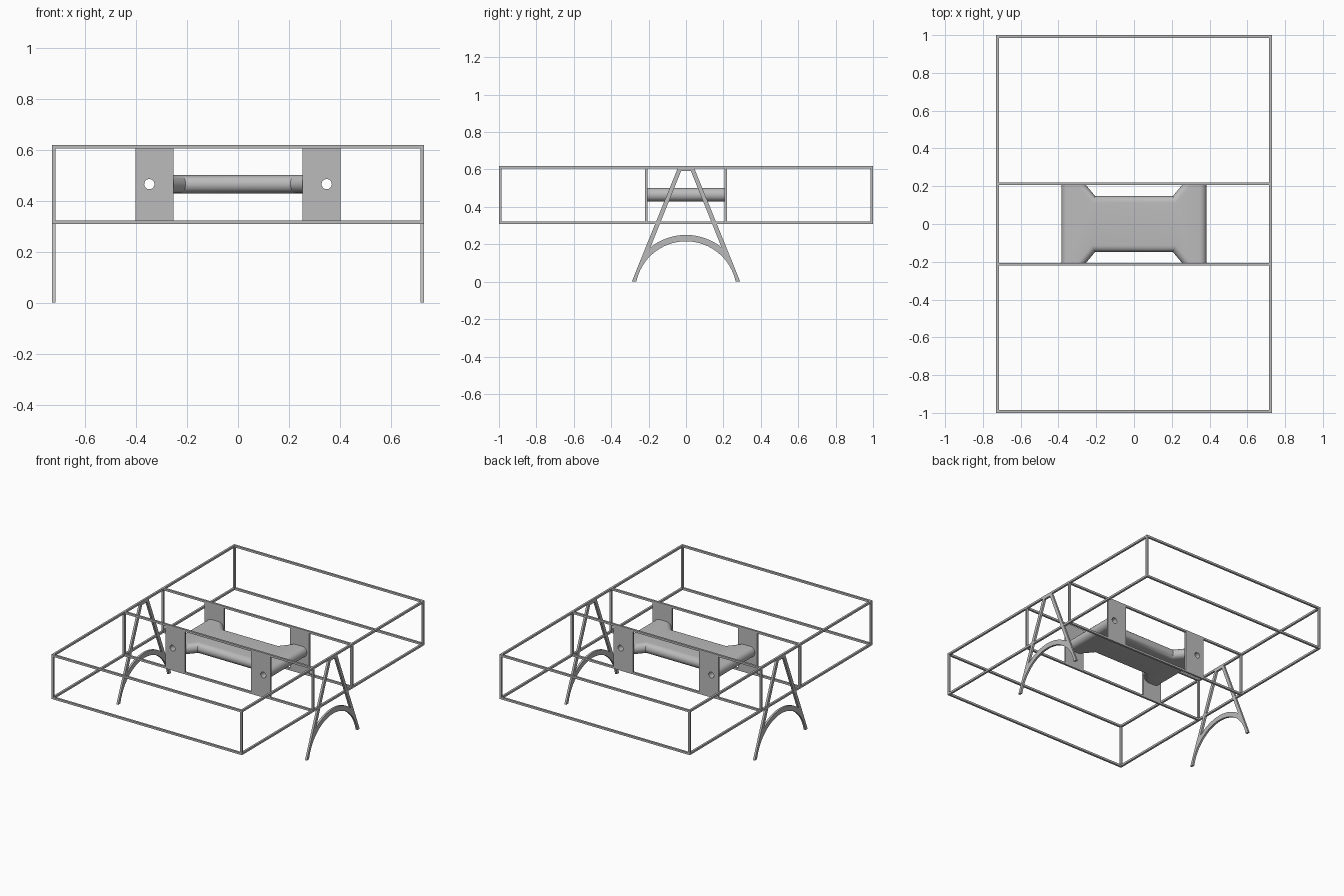
import bpy, bmesh, math
from mathutils import Matrix, Vector

if "Cube" in bpy.data.objects:
    bpy.data.objects.remove(bpy.data.objects["Cube"], do_unlink=True)

grey = bpy.data.materials.new("plain grey")
grey.use_nodes = True
grey.diffuse_color = (0.5, 0.5, 0.5, 1)
grey.node_tree.nodes["Principled BSDF"].inputs["Base Color"].default_value = (0.5, 0.5, 0.5, 1)

T = 0.014                      # bar thickness
X, Y, YI = 0.73, 1.0, 0.22     # outer faces of the frame, outer face of the cross bars
Z0, Z1 = 0.309, 0.618          # bottom and top of the frame
HOLE_X, HOLE_Z, HOLE_R = 0.348, 0.465, 0.02


def finish(name, bm):
    bmesh.ops.recalc_face_normals(bm, faces=bm.faces)
    mesh = bpy.data.meshes.new(name)
    bm.to_mesh(mesh)
    bm.free()
    mesh.materials.append(grey)
    obj = bpy.data.objects.new(name, mesh)
    bpy.context.collection.objects.link(obj)
    return obj


def add_box(bm, lo, hi):
    lo, hi = Vector(lo), Vector(hi)
    m = Matrix.Translation((lo + hi) / 2) @ Matrix.Diagonal((*(hi - lo), 1))
    bmesh.ops.create_cube(bm, size=1, matrix=m)


def drill(obj, cutter):
    mod = obj.modifiers.new("hole", 'BOOLEAN')
    mod.operation, mod.solver, mod.object = 'DIFFERENCE', 'EXACT', cutter


def smooth(obj):
    bpy.ops.object.select_all(action='DESELECT')
    obj.select_set(True)
    bpy.context.view_layer.objects.active = obj
    bpy.ops.object.shade_smooth_by_angle(angle=math.radians(35))


# Open frame: long rails, cross bars and uprights
rows = [-Y, -YI, YI - T, Y - T]
bm = bmesh.new()
for x in (-X, X - T):
    for z in (Z0, Z1 - T):
        add_box(bm, (x, -Y, z), (x + T, Y, z + T))
    for y in rows:
        add_box(bm, (x, y, Z0 + T), (x + T, y + T, Z1 - T))
for y in rows:
    for z in (Z0, Z1 - T):
        add_box(bm, (T - X, y, z), (X - T, y + T, z + T))
finish("frame", bm)

# Hidden drill for the two holes running front to back
bm = bmesh.new()
for s in (-1, 1):
    m = Matrix.Translation((s * HOLE_X, 0, HOLE_Z)) @ Matrix.Rotation(math.pi / 2, 4, 'X')
    bmesh.ops.create_cone(bm, cap_ends=True, segments=32, radius1=HOLE_R,
                          radius2=HOLE_R, depth=1, matrix=m)
cutter = finish("hole_cutter", bm)
cutter.hide_render = True
cutter.hide_set(True)

# Four mounting plates between the cross bars
for side, sx in (("right", -1), ("left", 1)):
    for end, y in (("front", -YI), ("back", YI - T)):
        bm = bmesh.new()
        xs = sorted((sx * 0.253, sx * 0.402))
        add_box(bm, (xs[0], y, Z0 + T), (xs[1], y + T, Z1 - T))
        drill(finish(f"{end}_{side}_plate", bm), cutter)

# Central body: stacked outlines give it half-round sides and flat ends
R, END = 0.036, YI - T
STEPS = 14
slope = math.atan2(END - 0.148, 0.048)
bm = bmesh.new()
layers = []
for i in range(STEPS + 1):
    a = math.pi * (i / STEPS - 0.5)
    d, z = R * (1 - math.cos(a)), HOLE_Z + R * math.sin(a)
    shift = d / math.sin(slope)
    quarter = [(0.384 - d, END), (0.254 + shift, END),
               (0.206 + shift - d / math.tan(slope), 0.148 - d)]
    half = quarter + [(-x, y) for x, y in reversed(quarter)]
    outline = half + [(x, -y) for x, y in reversed(half)]
    layers.append([bm.verts.new((x, y, z)) for x, y in outline])
n = len(layers[0])
for low, high in zip(layers, layers[1:]):
    for k in range(n):
        j = (k + 1) % n
        bm.faces.new((low[k], low[j], high[j], high[k]))
bm.faces.new(layers[0])
bm.faces.new(layers[-1])
body = finish("central_body", bm)
smooth(body)
drill(body, cutter)

# A-shaped legs with an arched brace, drawn flat and extruded
FOOT, TOP, WIDTH = 0.29, Z1 - T, 0.024
LEAN = 0.405                   # sideways run per unit of height
ARCH_Z, R_IN, R_OUT = -0.055, 0.271, 0.305


def arc(radius, y_end, steps=32):
    a = math.asin(y_end / radius)
    angles = [a * (1 - 2 * i / steps) for i in range(steps + 1)]
    return [(radius * math.sin(t), ARCH_Z + radius * math.cos(t)) for t in angles]


def leg_y(z):
    return FOOT - LEAN * z


top_in = TOP - 0.012
outside = [(-FOOT, 0), (-leg_y(TOP), TOP), (leg_y(TOP), TOP), (FOOT, 0)]
outside += arc(R_IN, math.sqrt(R_IN ** 2 - ARCH_Z ** 2))
window = [(-leg_y(top_in) + WIDTH, top_in), (leg_y(top_in) - WIDTH, top_in)]
window += arc(R_OUT, 0.19)

for side, sx in (("right", -1), ("left", 1)):
    curve = bpy.data.curves.new(f"{side}_leg", 'CURVE')
    curve.dimensions, curve.fill_mode = '2D', 'BOTH'
    curve.extrude = T / 2
    for pts in (outside, window):
        spline = curve.splines.new('POLY')
        spline.points.add(len(pts) - 1)
        for p, (y, z) in zip(spline.points, pts):
            p.co = (y, z, 0, 1)
        spline.use_cyclic_u = True
    curve.materials.append(grey)
    leg = bpy.data.objects.new(f"{side}_leg", curve)
    leg.rotation_euler = (math.pi / 2, 0, math.pi / 2)
    leg.location.x = sx * (X - T / 2)
    bpy.context.collection.objects.link(leg)
    bpy.ops.object.select_all(action='DESELECT')
    leg.select_set(True)
    bpy.context.view_layer.objects.active = leg
    bpy.ops.object.convert(target='MESH')
    bpy.ops.object.shade_flat()
